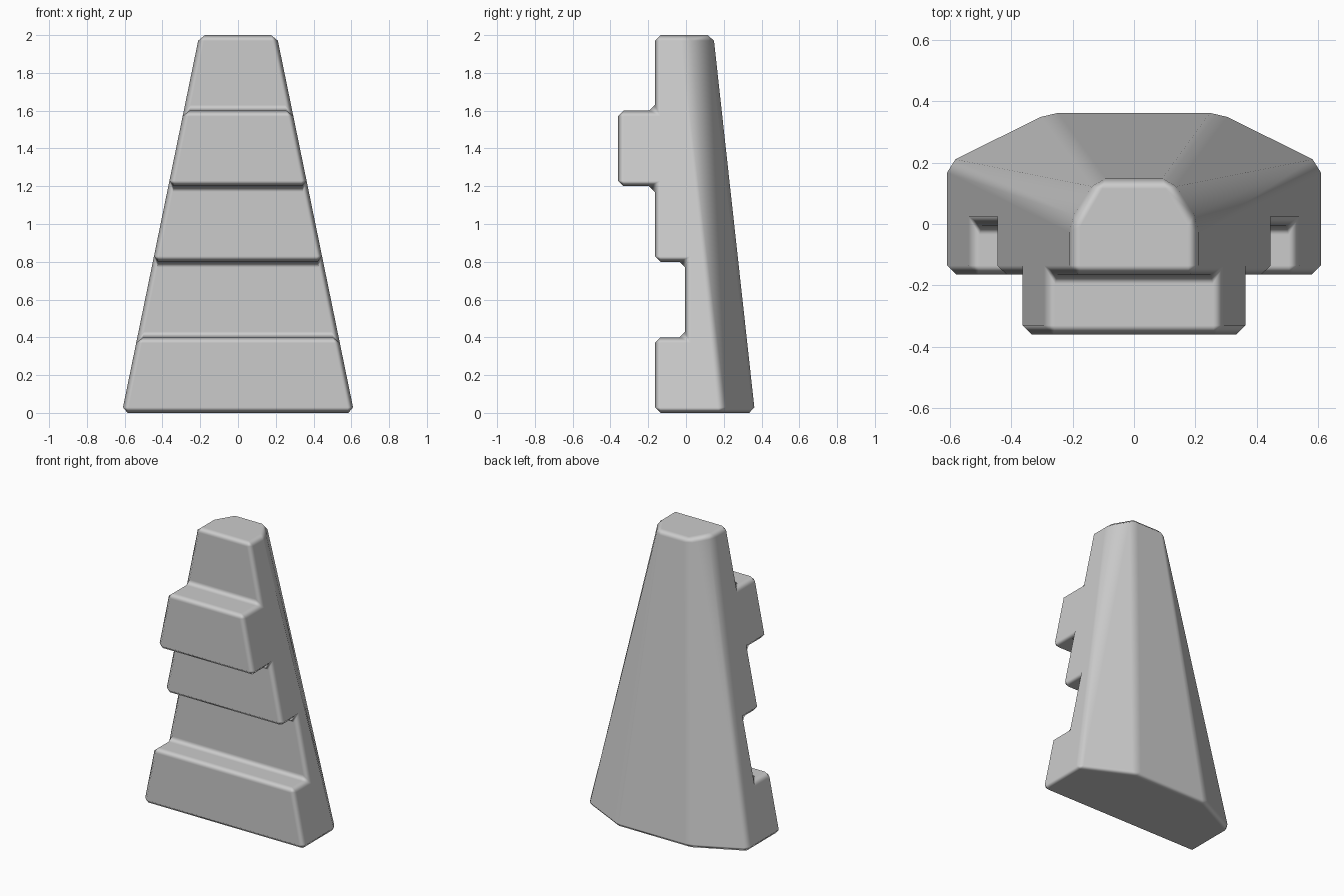
import bpy, bmesh

if "Cube" in bpy.data.objects:
    bpy.data.objects.remove(bpy.data.objects["Cube"])

# Stepped front outline (y, z), bottom to top
F, R, P = -0.165, -0.005, -0.36
front = [(F, 0), (F, .4), (R, .4), (R, .8), (F, .8), (F, 1.2),
         (P, 1.2), (P, 1.6), (F, 1.6), (F, 2)]


def half_width(z):
    return 0.615 - 0.205 * z


# Each side: front outline, then upper and lower rear corners
bm = bmesh.new()
sides = []
for s in (-1, 1):
    outline = front + [(0.0, 2), (0.2, 0)]
    side = [bm.verts.new((s * half_width(z), y, z)) for y, z in outline]
    back = [bm.verts.new((s * 0.12, 0.145, 2)), bm.verts.new((s * 0.28, 0.365, 0))]
    bm.faces.new(side)
    bm.faces.new((side[11], back[1], back[0], side[10]))
    sides.append((side, back))

# Front steps, top, bottom and back
(l, lb), (r, rb) = sides
for i in range(len(front) - 1):
    bm.faces.new((l[i], r[i], r[i + 1], l[i + 1]))
bm.faces.new((l[9], r[9], r[10], rb[0], lb[0], l[10]))
bm.faces.new((l[0], l[11], lb[1], rb[1], r[11], r[0]))
bm.faces.new((lb[1], lb[0], rb[0], rb[1]))
bmesh.ops.recalc_face_normals(bm, faces=bm.faces[:])

# Chamfer every edge
bmesh.ops.bevel(bm, geom=bm.edges[:], offset=0.03, offset_type='OFFSET',
                segments=1, profile=0.5, affect='EDGES', clamp_overlap=True)

# Fold the twisted rear corner panels along their outward diagonal
bm.normal_update()
for f in [f for f in bm.faces if len(f.verts) == 4 and f.calc_area() > 0.15
          and abs(f.normal.x) > 0.25 and f.normal.y > 0.25]:
    vs = sorted(f.verts, key=lambda v: abs(v.co.x))
    bmesh.utils.face_split(f, vs[-1], vs[0])

for f in bm.faces:
    f.smooth = True
mesh = bpy.data.meshes.new("stepped_wedge")
bm.to_mesh(mesh)
bm.free()
wedge = bpy.data.objects.new("stepped_wedge", mesh)
bpy.context.collection.objects.link(wedge)

# Keep large faces flat, with soft shading on chamfers
wn = wedge.modifiers.new("flat_face_normals", 'WEIGHTED_NORMAL')
wn.weight = 100
